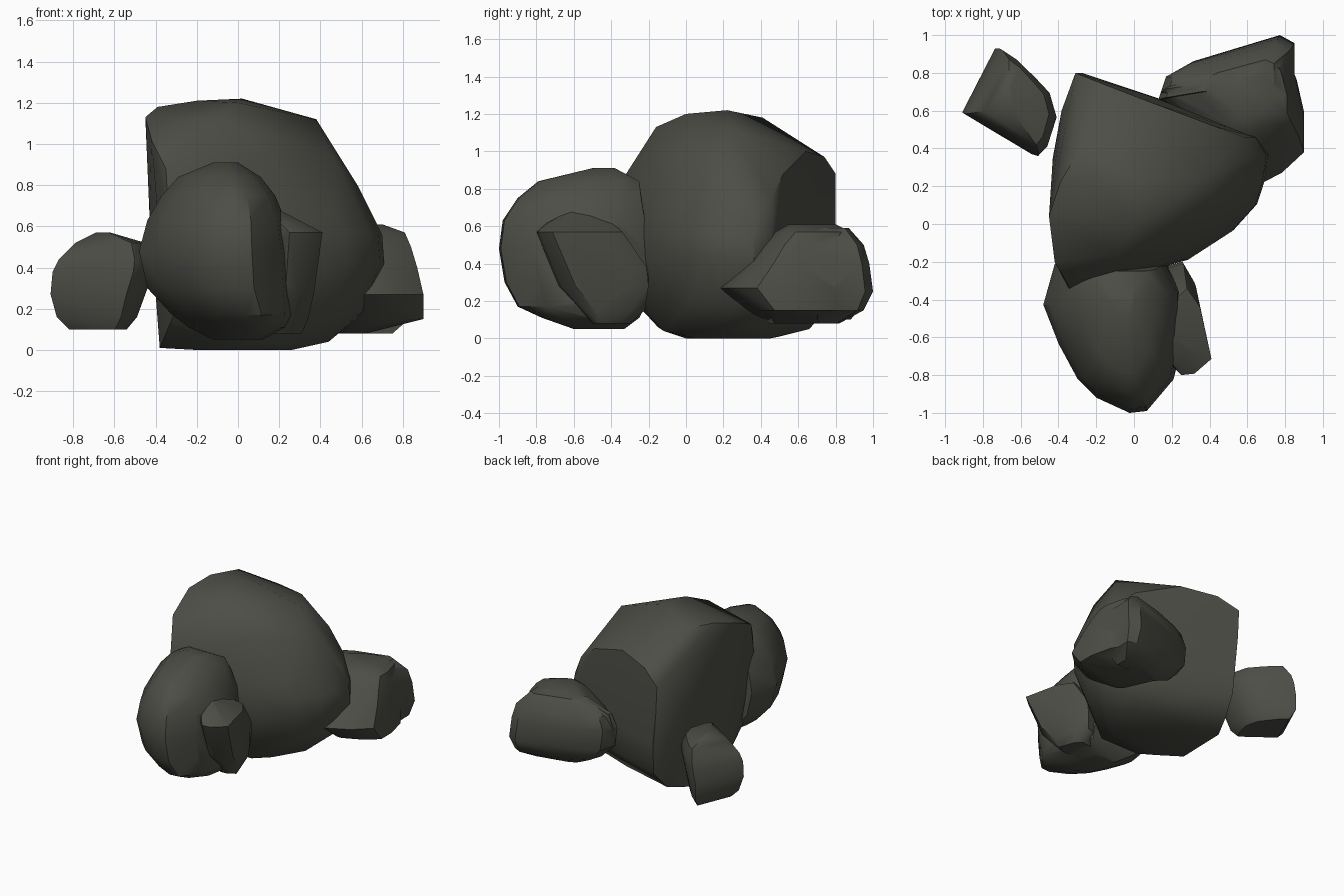
import bpy, bmesh, math

stone = bpy.data.materials.new("dark grey stone")
stone.diffuse_color = (0.075, 0.075, 0.063, 1)


def rock(name, outline, levels, extra=()):
    """Convex boulder: the plan outline is fitted to the x/y limits at each height.
    Extra points shape the crown and the base."""
    xs, ys = zip(*outline)
    ax, bx, ay, by = min(xs), max(xs), min(ys), max(ys)
    bm = bmesh.new()
    for z, x0, x1, y0, y1 in levels:
        for x, y in outline:
            bm.verts.new((x0 + (x - ax) / (bx - ax) * (x1 - x0),
                          y0 + (y - ay) / (by - ay) * (y1 - y0), z))
    for p in extra:
        bm.verts.new(p)
    bmesh.ops.convex_hull(bm, input=bm.verts[:])
    inner = [v for v in bm.verts if not v.link_faces]
    bmesh.ops.delete(bm, geom=inner, context='VERTS')
    bmesh.ops.dissolve_limit(bm, angle_limit=math.radians(3),
                             verts=bm.verts[:], edges=bm.edges[:])
    bmesh.ops.recalc_face_normals(bm, faces=bm.faces[:])
    mesh = bpy.data.meshes.new(name)
    bm.to_mesh(mesh)
    bm.free()
    mesh.materials.append(stone)
    ob = bpy.data.objects.new(name, mesh)
    bpy.context.collection.objects.link(ob)
    return ob


def select(ob):
    bpy.ops.object.select_all(action='DESELECT')
    ob.select_set(True)
    bpy.context.view_layer.objects.active = ob


def merge(ob, lobe):
    """Fuse a lobe into a rock, leaving a crease between them."""
    mod = ob.modifiers.new("lobe", 'BOOLEAN')
    mod.operation, mod.object, mod.solver = 'UNION', lobe, 'EXACT'
    select(ob)
    bpy.ops.object.modifier_apply(modifier=mod.name)
    bpy.data.objects.remove(lobe)


# Large central boulder: sharp back corner, sloping crown, rounded base
crown = [(-.31, .80, .88), (-.16, .74, .97), (.10, .64, 1.0), (.42, .52, .88),
         (.58, .46, .75), (-.28, .41, 1.18), (.38, .25, 1.12), (.58, .28, .80),
         (.02, .22, 1.22), (-.20, .22, 1.21), (-.39, .22, 1.18), (-.45, .04, 1.13),
         (0, 0, 1.20), (-.08, -.16, 1.13), (-.42, -.20, 1.02), (-.35, -.32, .88),
         (.15, -.15, .95), (.46, .10, .95)]
base = [(-.38, .10, .01), (-.37, .50, .01), (-.20, 0, 0), (.26, .05, 0), (.20, .45, 0),
        (.44, .20, .04), (.20, -.12, .04), (-.15, -.15, .06), (-.30, .66, .05), (.40, .45, .06)]
main = rock("main_boulder",
    [(-.31, .80), (.12, .66), (.65, .46), (.71, .36), (.69, .22), (.65, .10), (.52, -.04),
     (.28, -.19), (-.35, -.36), (-.41, -.2), (-.45, 0), (-.45, .35), (-.40, .6)],
    [(.19, -.39, .62, -.27, .78), (.42, -.41, .71, -.35, .80), (.56, -.42, .70, -.36, .80),
     (.66, -.43, .65, -.36, .80)], crown + base)

# Front boulder and its side lobe
front = rock("front_boulder",
    [(-.48, -.42), (-.42, -.2), (.15, -.2), (.24, -.35), (.24, -.6), (.2, -.82), (.06, -.99),
     (-.03, -1), (-.2, -.92), (-.3, -.82), (-.4, -.63)],
    [(.05, -.12, .12, -.6, -.33), (.11, -.24, .23, -.77, -.25), (.17, -.32, .26, -.9, -.22),
     (.30, -.44, .25, -.97, -.2), (.48, -.48, .25, -1, -.21), (.63, -.44, .23, -.98, -.22),
     (.75, -.37, .18, -.9, -.24), (.84, -.29, .11, -.79, -.25), (.91, -.12, 0, -.5, -.38)])
lobe = rock("front_lobe",
    [(.1, -.25), (.28, -.2), (.35, -.33), (.41, -.68), (.32, -.78), (.25, -.79), (.1, -.6)],
    [(.08, .1, .31, -.5, -.3), (.15, .1, .34, -.54, -.22), (.28, .1, .37, -.68, -.2),
     (.38, .1, .38, -.72, -.21), (.57, .1, .41, -.8, -.34), (.62, .1, .31, -.74, -.4),
     (.68, .1, .2, -.63, -.5)])
merge(front, lobe)

# Rear right boulder with a slab along its back
right = rock("rear_right_boulder",
    [(.14, .65), (.35, .8), (.72, .92), (.8, .87), (.85, .79), (.9, .55), (.9, .38),
     (.78, .27), (.6, .18), (.45, .25)],
    [(.08, .42, .62, .45, .78), (.15, .3, .9, .33, .86), (.27, .15, .9, .18, .92),
     (.40, .14, .87, .3, .92), (.50, .16, .84, .39, .9), (.57, .3, .81, .48, .88),
     (.61, .46, .70, .55, .8)])
slab = rock("rear_slab",
    [(.13, .68), (.17, .8), (.3, .87), (.77, 1), (.85, .96), (.85, .7), (.6, .7)],
    [(.08, .4, .75, .7, .82), (.15, .25, .83, .68, .95), (.25, .15, .85, .66, 1),
     (.40, .13, .84, .66, .98), (.50, .17, .82, .67, .95), (.59, .35, .74, .7, .87)])
merge(right, slab)

# Small block on the left
left = rock("small_left_boulder",
    [(-.71, .93), (-.63, .88), (-.52, .78), (-.44, .7), (-.4, .57), (-.45, .42),
     (-.5, .37), (-.9, .59)],
    [(.10, -.82, -.54, .45, .88), (.16, -.88, -.49, .40, .93), (.27, -.91, -.45, .37, .93),
     (.38, -.9, -.41, .36, .93), (.44, -.87, -.41, .37, .92), (.52, -.79, -.45, .42, .87),
     (.57, -.69, -.62, .58, .74)])

for ob in (main, front, right, left):
    select(ob)
    bpy.ops.object.shade_smooth_by_angle(angle=math.radians(35))
